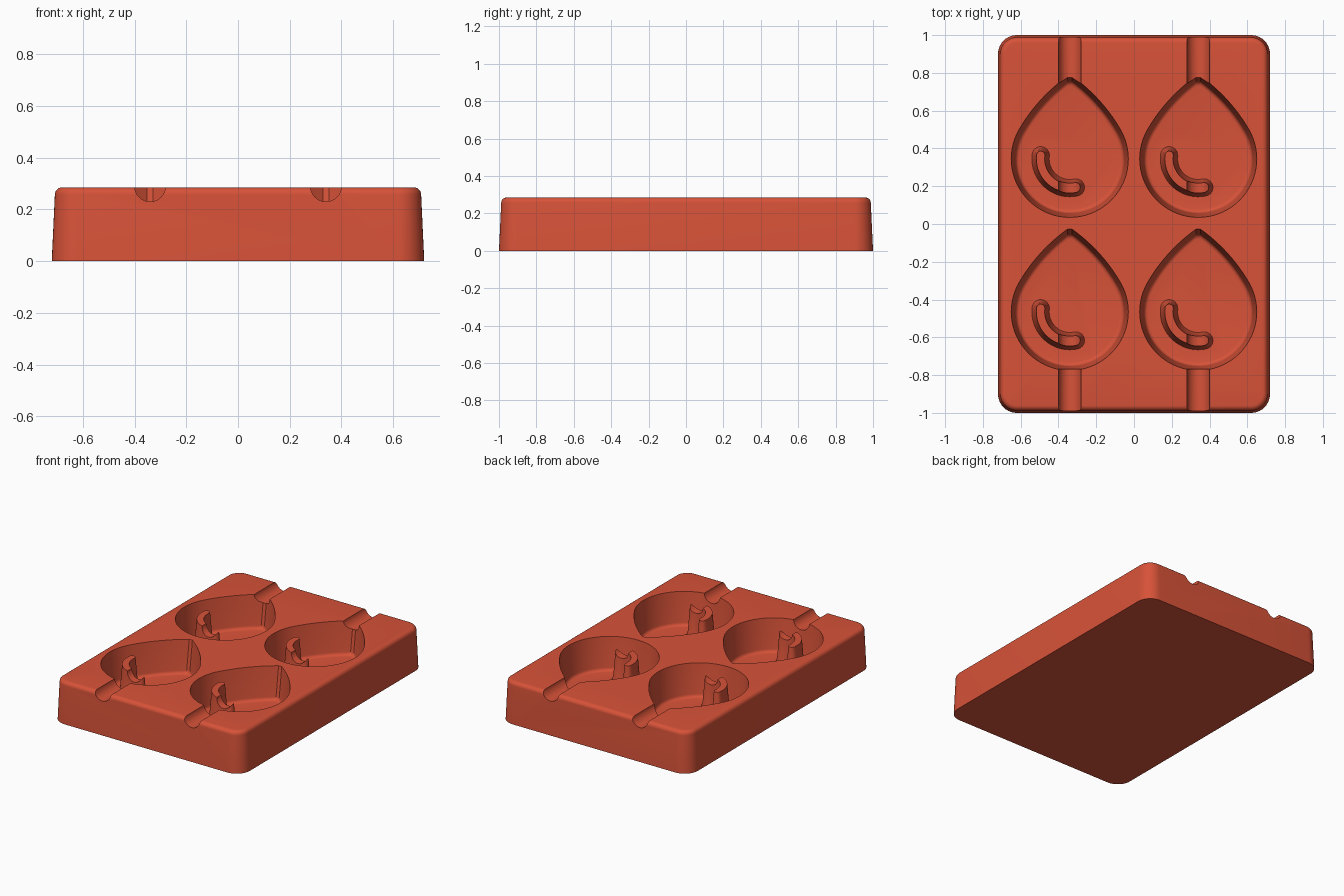
import bpy
import bmesh
from math import cos, sin, pi, radians, acos

if "Cube" in bpy.data.objects:
    bpy.data.objects.remove(bpy.data.objects["Cube"], do_unlink=True)

HEIGHT = 0.285
FLOOR = 0.06
DROP_X = 0.34

# Single silicone colour
silicone = bpy.data.materials.new("coral red silicone")
silicone.use_nodes = True
colour = (0.68, 0.085, 0.04, 1)
silicone.diffuse_color = colour
silicone.node_tree.nodes["Principled BSDF"].inputs["Base Color"].default_value = colour


def arc(cx, cy, r, start, end, steps):
    """Points on an arc, angles in radians."""
    return [(cx + r * cos(start + (end - start) * i / steps),
             cy + r * sin(start + (end - start) * i / steps)) for i in range(steps + 1)]


def loft(name, outline, levels):
    """Closed solid through outline(inset) at each (inset, z) level."""
    bm = bmesh.new()
    rings = [[bm.verts.new((x, y, z)) for x, y in outline(inset)] for inset, z in levels]
    for low, high in zip(rings, rings[1:]):
        for i in range(len(low)):
            j = (i + 1) % len(low)
            bm.faces.new((low[i], low[j], high[j], high[i]))
    bm.faces.new(rings[0][::-1])
    bm.faces.new(rings[-1])
    bmesh.ops.recalc_face_normals(bm, faces=bm.faces)
    mesh = bpy.data.meshes.new(name)
    bm.to_mesh(mesh)
    bm.free()
    mesh.materials.append(silicone)
    obj = bpy.data.objects.new(name, mesh)
    bpy.context.collection.objects.link(obj)
    return obj


def cut(target, cutter):
    """Subtract the cutter and discard it."""
    mod = target.modifiers.new("cut", "BOOLEAN")
    mod.operation = "DIFFERENCE"
    mod.solver = "EXACT"
    mod.object = cutter
    bpy.context.view_layer.objects.active = target
    bpy.ops.object.modifier_apply(modifier=mod.name)
    bpy.data.objects.remove(cutter, do_unlink=True)


def tray_outline(inset):
    """Rounded rectangle."""
    points = []
    for k, (sx, sy) in enumerate([(1, 1), (-1, 1), (-1, -1), (1, -1)]):
        points += arc(sx * 0.62, sy * 0.9, 0.1 - inset, k * pi / 2, (k + 1) * pi / 2, 10)
    return points


def drop_outline(cx, cy):
    """Teardrop: a round belly with two wide arcs meeting at the tip."""
    belly, flank, join = 0.31, 0.9, radians(30)
    shift = flank - belly

    def outline(inset):
        r = flank - inset
        tip = acos((shift * cos(join) + 0.012) / r)
        side = arc(-shift * cos(join), -shift * sin(join), r, tip, join, 14)
        right = side + arc(0, 0, belly - inset, join, -pi / 2, 24)[1:]
        left = [(-x, y) for x, y in right[-2::-1]]
        return [(cx + x, cy + y) for x, y in right + left]
    return outline


def ridge_outline(cx, cy):
    """Curved capsule following the lower left of the belly."""
    radius, start, end = 0.155, radians(173), radians(282)

    def outline(half):
        outer = arc(cx, cy, radius + half, start, end, 18)
        inner = arc(cx, cy, radius - half, end, start, 18)
        cap_a = arc(cx + radius * cos(end), cy + radius * sin(end), half, end, end + pi, 10)
        cap_b = arc(cx + radius * cos(start), cy + radius * sin(start), half,
                    start + pi, start + 2 * pi, 10)
        return outer + cap_a[1:-1] + inner + cap_b[1:-1]
    return outline


# Tray block with drafted sides and a rounded top rim
rim = [(0.012 + 0.028 * (1 - cos(a)), HEIGHT - 0.028 * (1 - sin(a)))
       for a in [i * pi / 12 for i in range(7)]]
tray = loft("mold_tray", tray_outline, [(0, 0)] + rim)

# Drop cavities with a filleted floor, each leaving a curved ridge standing
fillet = [(0.022 + 0.022 * (1 - sin(a)), FLOOR + 0.022 * (1 - cos(a)))
          for a in [i * pi / 8 for i in range(5)]]
for cx in (-DROP_X, DROP_X):
    for cy in (-0.465, 0.345):
        cavity = loft("drop_cavity", drop_outline(cx, cy),
                      fillet + [(0, HEIGHT), (0, HEIGHT + 0.03)])
        ridge = loft("shine_ridge", ridge_outline(cx, cy),
                     [(0.05, FLOOR - 0.02), (0.044, FLOOR + 0.01), (0.038, FLOOR + 0.03),
                      (0.022, HEIGHT), (0.02, HEIGHT + 0.06)])
        cut(cavity, ridge)
        cut(tray, cavity)

# Stick channels running from each cavity out through the short ends
for cx in (-DROP_X, DROP_X):
    for y0, y1 in ((-1.1, -0.45), (0.1, 1.1)):
        channel = loft("stick_channel",
                       lambda inset, c=cx: arc(c, HEIGHT + 0.005, 0.06, 0, 2 * pi * 31 / 32, 31),
                       [(0, y0), (0, y1)])
        # Lay the lofted rod along the y axis
        for v in channel.data.vertices:
            v.co = (v.co.x, v.co.z, v.co.y)
        channel.data.flip_normals()
        cut(tray, channel)

bpy.ops.object.select_all(action="DESELECT")
tray.select_set(True)
bpy.context.view_layer.objects.active = tray
bpy.ops.object.shade_smooth_by_angle(angle=radians(35))
